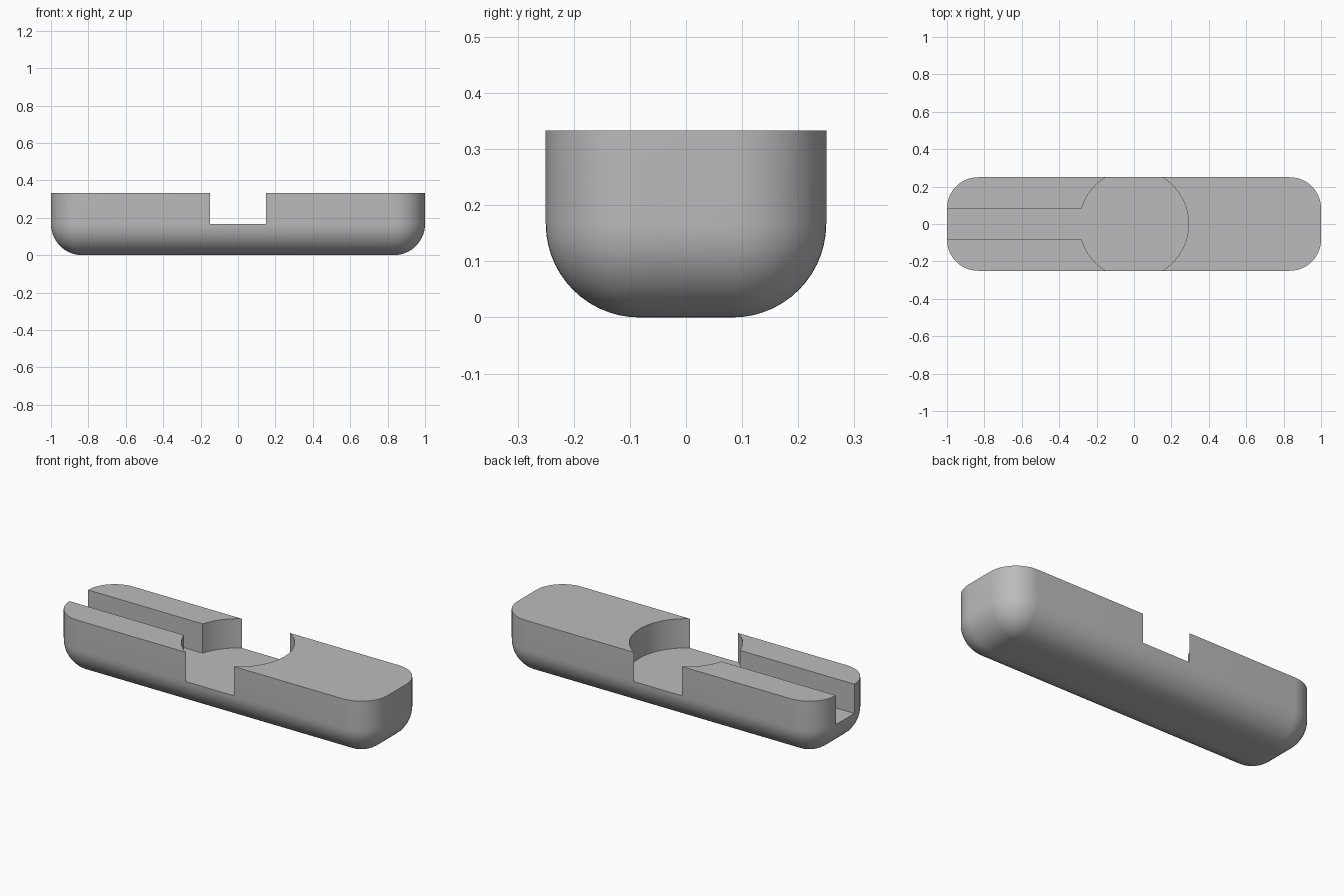
import bpy
import bmesh
from math import asin, cos, pi, sin

cube = bpy.data.objects.get("Cube")
if cube:
    bpy.data.objects.remove(cube, do_unlink=True)

HALF_X, HALF_Y, TOP = 1.0, 0.25, 0.333
ROUND = 0.167          # corner and underside radius
FLOOR = 0.167          # height of the recess floor
DISC_R, SLOT = 0.292, 0.083
STEPS = 14

grey = bpy.data.materials.new("plain_grey")
grey.use_nodes = True
grey.diffuse_color = (0.5, 0.5, 0.5, 1)
grey.node_tree.nodes["Principled BSDF"].inputs["Base Color"].default_value = (0.5, 0.5, 0.5, 1)


def loft(name, rings):
    """Closed solid skinned through rings of points, bottom to top."""
    bm = bmesh.new()
    loops = [[bm.verts.new(p) for p in ring] for ring in rings]
    n = len(loops[0])
    for low, high in zip(loops, loops[1:]):
        for i in range(n):
            j = (i + 1) % n
            bm.faces.new((low[i], low[j], high[j], high[i]))
    bm.faces.new(loops[0][::-1])
    bm.faces.new(loops[-1])
    bmesh.ops.remove_doubles(bm, verts=bm.verts, dist=1e-5)
    bmesh.ops.recalc_face_normals(bm, faces=bm.faces)
    mesh = bpy.data.meshes.new(name)
    bm.to_mesh(mesh)
    bm.free()
    obj = bpy.data.objects.new(name, mesh)
    bpy.context.collection.objects.link(obj)
    return obj


def rounded_ring(radius, z):
    """Rounded rectangle whose corner centres stay fixed."""
    ring = []
    for k, (sx, sy) in enumerate(((1, 1), (-1, 1), (-1, -1), (1, -1))):
        for i in range(STEPS + 1):
            a = (k + i / STEPS) * pi / 2
            ring.append((sx * (HALF_X - ROUND) + radius * cos(a),
                         sy * (HALF_Y - ROUND) + radius * sin(a), z))
    return ring


# Body: rounded underside, straight upper walls, flat top
rings = []
for i in range(STEPS + 1):
    a = i / STEPS * pi / 2
    rings.append(rounded_ring(ROUND * sin(a), ROUND * (1 - cos(a))))
rings.append(rounded_ring(ROUND, TOP))
body = loft("body", rings)
body.data.materials.append(grey)

# Recess: round seat joined to a slot running out of the -x end
half = pi - asin(SLOT / DISC_R)
outline = [(DISC_R * cos(a), DISC_R * sin(a))
           for a in (half * (2 * i / 64 - 1) for i in range(65))]
outline += [(-1.2, SLOT), (-1.2, -SLOT)]
cutter = loft("recess_cutter", [[(x, y, z) for x, y in outline] for z in (FLOOR, 0.6)])
cutter.hide_render = True
cutter.data.materials.append(grey)

cut = body.modifiers.new("recess", "BOOLEAN")
cut.operation = "DIFFERENCE"
cut.solver = "EXACT"
cut.object = cutter

bpy.ops.object.select_all(action="DESELECT")
bpy.context.view_layer.objects.active = body
body.select_set(True)
bpy.ops.object.modifier_apply(modifier=cut.name)
bpy.data.objects.remove(cutter, do_unlink=True)
bpy.ops.object.shade_smooth_by_angle(angle=pi / 6)
